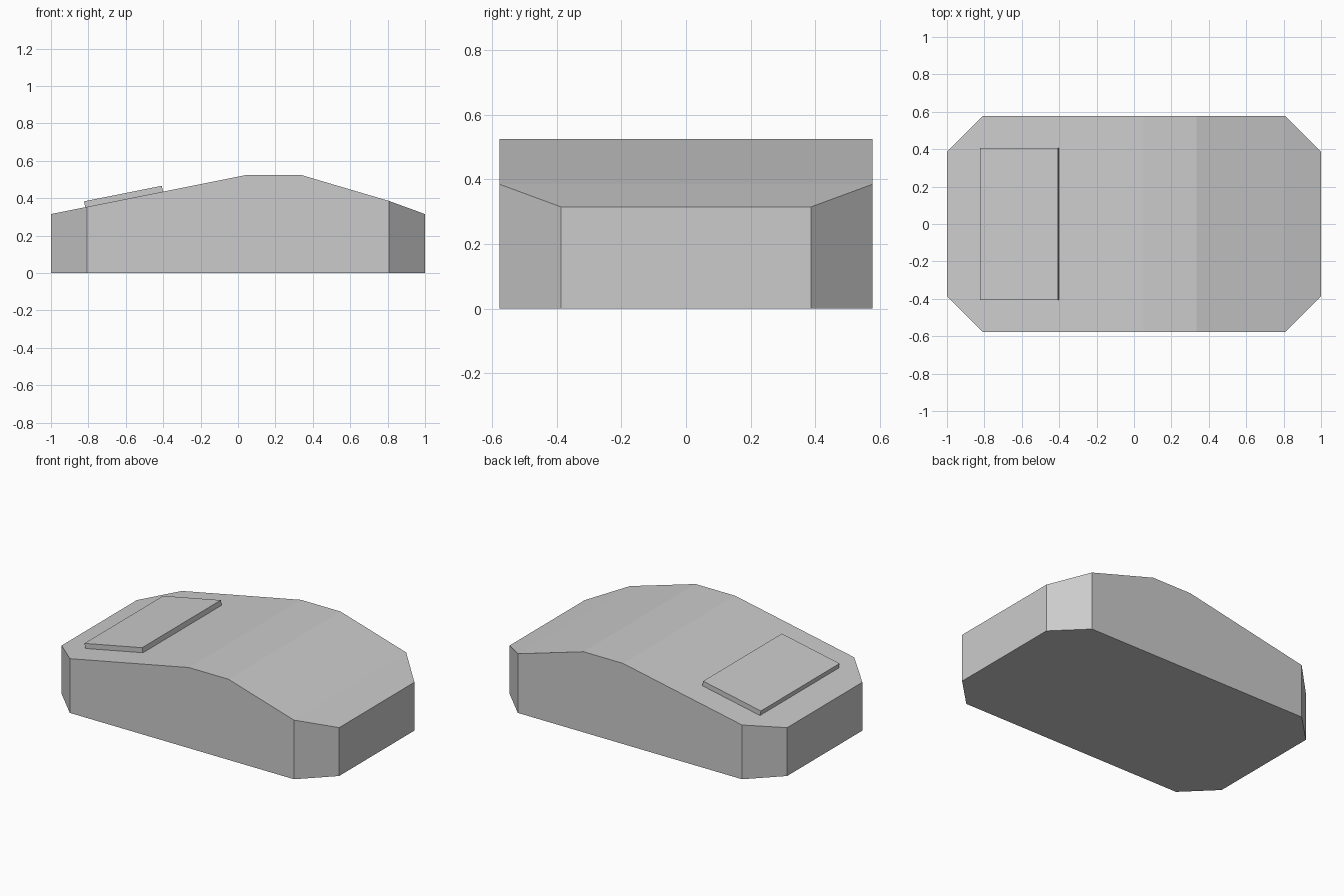
import bpy, bmesh, math
from mathutils import Vector

cube = bpy.data.objects.get("Cube")
if cube:
    bpy.data.objects.remove(cube, do_unlink=True)

grey = bpy.data.materials.new("light_grey")
grey.use_nodes = True
colour = (0.6, 0.6, 0.6, 1)
grey.diffuse_color = colour
grey.node_tree.nodes["Principled BSDF"].inputs["Base Color"].default_value = colour


def add_part(name, bm):
    bmesh.ops.recalc_face_normals(bm, faces=bm.faces)
    mesh = bpy.data.meshes.new(name)
    bm.to_mesh(mesh)
    bm.free()
    mesh.materials.append(grey)
    obj = bpy.data.objects.new(name, mesh)
    bpy.context.collection.objects.link(obj)
    return obj


# Body: chamfered footprint raised to a block, then sliced along the roof line
bm = bmesh.new()
quarter = [(1, 0.387), (0.808, 0.577)]
outline = quarter + [(-x, y) for x, y in reversed(quarter)]
outline += [(-x, -y) for x, y in outline]
base = bm.faces.new([bm.verts.new((x, y, 0)) for x, y in outline])
raised = bmesh.ops.extrude_face_region(bm, geom=[base], use_keep_orig=True)
for v in raised["geom"]:
    if isinstance(v, bmesh.types.BMVert):
        v.co.z = 0.8

roof = [(-1, 0.315), (0.05, 0.525), (0.335, 0.525), (0.808, 0.385), (1, 0.315)]
for (x0, z0), (x1, z1) in zip(roof, roof[1:]):
    cut = bmesh.ops.bisect_plane(
        bm, geom=bm.verts[:] + bm.edges[:] + bm.faces[:], dist=1e-5,
        plane_co=(x0, 0, z0), plane_no=Vector((z0 - z1, 0, x1 - x0)).normalized(),
        clear_outer=True)
    rim = [e for e in bm.edges if e.is_boundary]
    bmesh.ops.edgeloop_fill(bm, edges=rim)
add_part("body", bm)

# Thin pad lying on the long slope
bm = bmesh.new()
bmesh.ops.create_cube(bm, size=1)
bmesh.ops.scale(bm, vec=(0.424, 0.81, 0.032), verts=bm.verts)
pad = add_part("sloped_pad", bm)
pad.location = (-0.612, 0, 0.409)
pad.rotation_euler.y = -math.atan(0.2)
